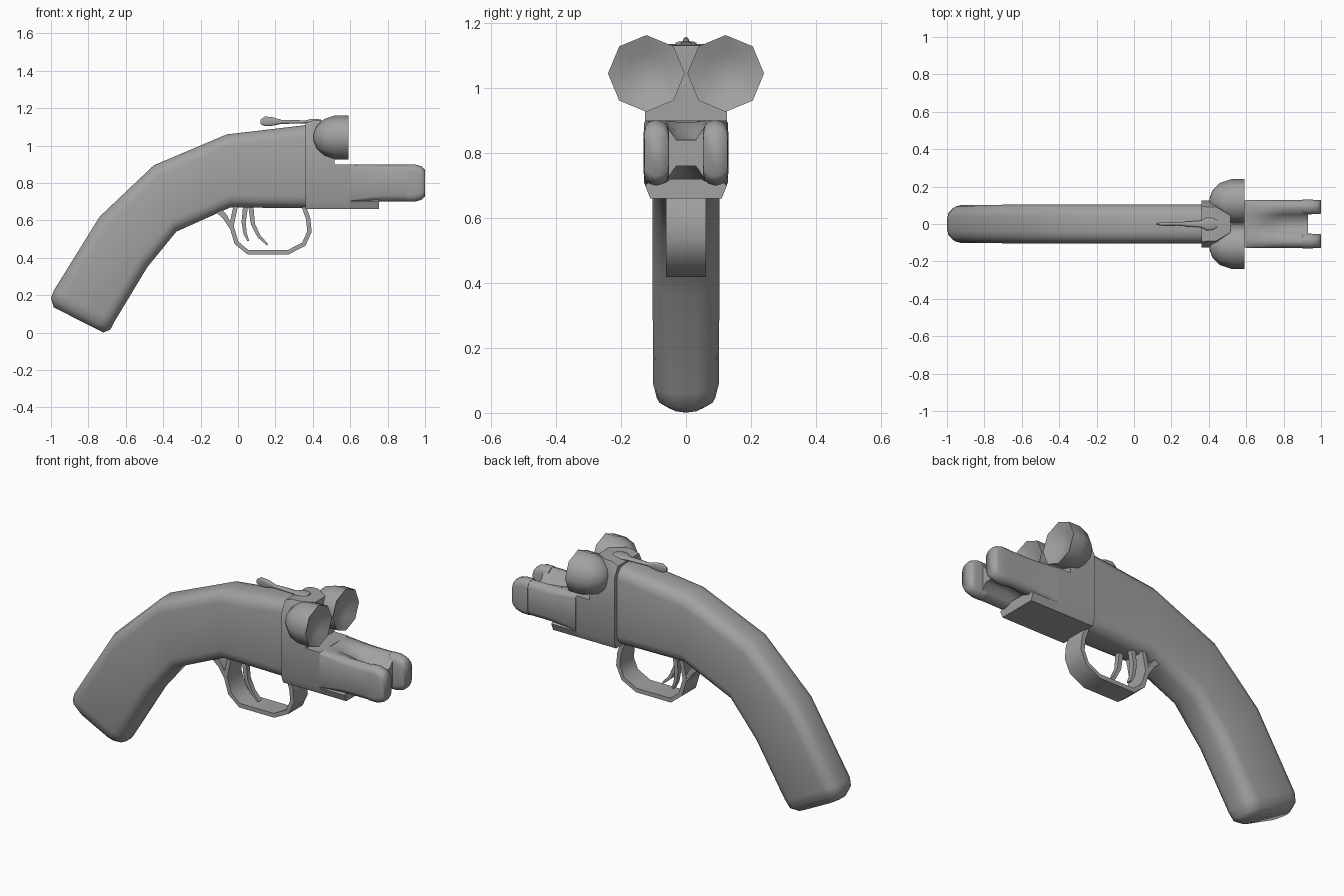
import bpy, bmesh
from math import pi, cos, sin
from mathutils import Vector as V

if "Cube" in bpy.data.objects:
    bpy.data.objects.remove(bpy.data.objects["Cube"])

steel = bpy.data.materials.new("dark_grey")
steel.diffuse_color = (.36, .36, .36, 1)
steel.use_nodes = True
steel.node_tree.nodes["Principled BSDF"].inputs["Base Color"].default_value = steel.diffuse_color


def finish(name, bm, smooth=40):
    bmesh.ops.recalc_face_normals(bm, faces=bm.faces)
    me = bpy.data.meshes.new(name)
    bm.to_mesh(me)
    bm.free()
    me.materials.append(steel)
    ob = bpy.data.objects.new(name, me)
    bpy.context.collection.objects.link(ob)
    bpy.ops.object.select_all(action='DESELECT')
    ob.select_set(True)
    bpy.context.view_layer.objects.active = ob
    bpy.ops.object.shade_smooth_by_angle(angle=smooth * pi / 180)
    return ob


def loft(name, rings, smooth=40):
    """Skin equal-length rings of points and cap both ends."""
    bm = bmesh.new()
    vs = [[bm.verts.new(p) for p in r] for r in rings]
    n = len(vs[0])
    for a, b in zip(vs, vs[1:]):
        for i in range(n):
            j = (i + 1) % n
            bm.faces.new((a[i], a[j], b[j], b[i]))
    bm.faces.new(vs[0])
    bm.faces.new(vs[-1])
    return finish(name, bm, smooth)


def rounded(c, u, hy, r, steps=3):
    """Rounded rectangle around c, half-height vector u, half-width hy along y."""
    c, u = V(c), V(u)
    h, d = u.length, u.normalized()
    r = min(r, h, hy) * 0.98
    pts = []
    for q, (sy, su) in enumerate([(1, 1), (-1, 1), (-1, -1), (1, -1)]):
        for k in range(steps + 1):
            a = (q + k / steps) * pi / 2
            pts.append(c + V((0, sy * (hy - r) + r * cos(a), 0))
                       + d * (su * (h - r) + r * sin(a)))
    return pts


def ribbon(name, path, half, y, hy):
    """Strip following an x-z path, with half thickness per point."""
    rings = []
    for i, (x, z) in enumerate(path):
        a, b = path[max(i - 1, 0)], path[min(i + 1, len(path) - 1)]
        n = V((a[1] - b[1], 0, b[0] - a[0])).normalized() * half[i]
        c = V((x, y, z))
        w = V((0, hy, 0))
        rings.append([c + n + w, c + n - w, c - n - w, c - n + w])
    return loft(name, rings, 50)


# curved pistol stock: top point, bottom point, half width
stock = [((.365, 1.11), (.365, .665), .103), ((-.06, 1.06), (-.04, .67), .103),
         ((-.45, .895), (-.33, .54), .103), ((-.74, .62), (-.485, .35), .103),
         ((-.985, .225), (-.66, .06), .101), ((-1, .185), (-.683, .016), .09),
         ((-.985, .135), (-.72, .001), .06)]
rings = []
for (tx, tz), (bx, bz), hy in stock:
    t, b = V((tx, 0, tz)), V((bx, 0, bz))
    rings.append(rounded((t + b) / 2, (t - b) / 2, hy, .065))
loft("stock", rings, 60)

# receiver: lower body with chamfered belly
body = [(-.11, .66), (.11, .66), (.126, .70), (.126, .90), (-.126, .90), (-.126, .70)]
loft("receiver_body", [[(x, y, z) for y, z in body] for x in (.36, .60)], 30)
belly = [(-.11, .66), (.11, .66), (.126, .70), (.10, .72), (-.10, .72), (-.126, .70)]
loft("receiver_belly", [[(x, y, z) for y, z in belly] for x in (.60, .755)], 30)

# receiver: upper block narrowing towards the top
bm = bmesh.new()
for s in (1, -1):
    for x, y, z in [(.36, .126, .90), (.515, .126, .90), (.36, .126, 1.06),
                    (.515, .125, .98), (.36, .095, 1.12), (.40, .09, 1.135),
                    (.44, .09, 1.135), (.515, .045, 1.13)]:
        bm.verts.new((x, s * y, z))
bmesh.ops.convex_hull(bm, input=bm.verts)
finish("receiver_top", bm, 25)


# fork: flat-sided block blending into two rounded lugs with a saddle between
def fork_ring(x, dip, inner, r):
    q = [(.03, dip), (.052, inner), (.09, .10), (.128 - r * .3, .10 - r * .3), (.129, .10 - r)]
    right = q + [(y, -z) for y, z in reversed(q)]
    return [(x, y, .80 + z) for y, z in right + [(-y, z) for y, z in reversed(right)]]


loft("fork", [fork_ring(*p) for p in
              [(.60, .098, .10, .008), (.66, .095, .098, .02), (.74, .065, .088, .032),
               (.80, .043, .075, .035), (.93, .04, .072, .035)]], 75)

for s, side in ((1, "left"), (-1, "right")):
    # rounded lug tips
    loft("lug_tip_" + side,
         [rounded((x, s * .091, .80), (0, 0, hz), hy, .036)
          for x, hy, hz in [(.90, .039, .10), (.945, .039, .10),
                            (.98, .038, .09), (1, .036, .072)]], 75)
    # eight-sided hollow cups
    prof = [(.405, .02), (.42, .06), (.46, .098), (.52, .118), (.59, .118),
            (.588, .112), (.565, .065), (.555, .02)]
    loft("breech_cup_" + side,
         [[(x, s * .122 + r * cos(k * pi / 4), 1.044 + r * sin(k * pi / 4))
           for k in range(8)] for x, r in prof], 55)

# top lever with a flattened thumb piece
loft("top_lever", [rounded((x, 0, z), (0, 0, hz), hy, .02, 2) for x, z, hz, hy in
                   [(.12, 1.128, .012, .005), (.145, 1.13, .026, .009),
                    (.19, 1.129, .022, .011), (.23, 1.127, .011, .009),
                    (.36, 1.127, .008, .018), (.39, 1.13, .012, .035),
                    (.42, 1.13, .012, .035), (.445, 1.13, .010, .018)]], 50)

# trigger guard loop and rear strut
guard = [(-.01, .69), (-.035, .57), (-.008, .48), (.053, .43), (.268, .43),
         (.352, .473), (.382, .54), (.375, .61), (.35, .68)]
ribbon("trigger_guard", guard, [.012] * len(guard), 0, .062)
ribbon("guard_strut", [(-.115, .665), (-.07, .62), (-.035, .56)],
       [.018, .014, .01], 0, .06)

# two triggers
ribbon("rear_trigger", [(.042, .69), (.03, .59), (.038, .53), (.055, .49)],
       [.014, .011, .009, .005], .03, .014)
ribbon("front_trigger", [(.067, .69), (.08, .58), (.112, .515), (.158, .47)],
       [.014, .011, .009, .005], -.03, .014)
